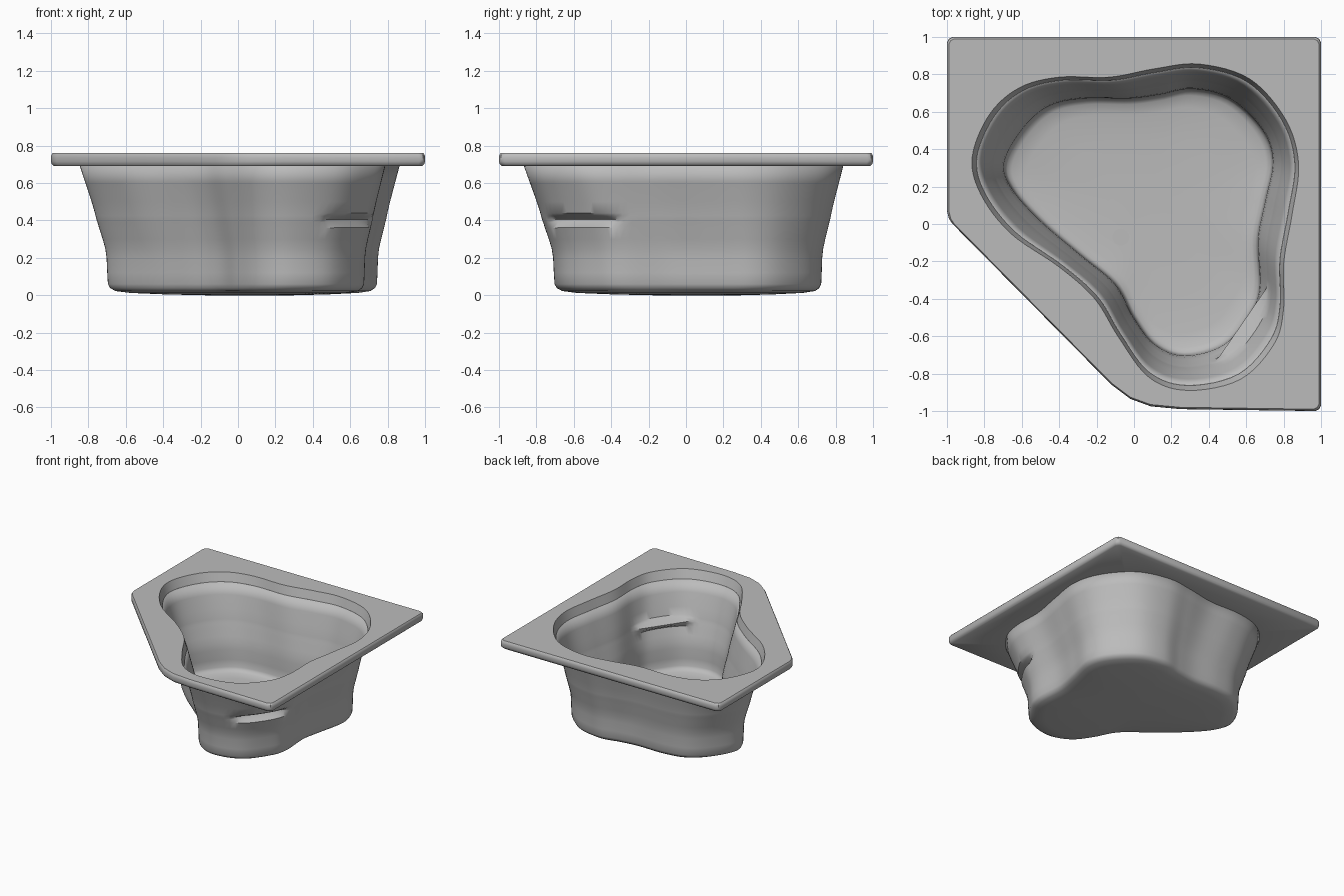
import bpy
import bmesh
from math import radians
from mathutils import Vector

cube = bpy.data.objects.get("Cube")
if cube:
    bpy.data.objects.remove(cube, do_unlink=True)

acrylic = bpy.data.materials.new("grey acrylic")
acrylic.use_nodes = True
grey = (0.5, 0.5, 0.5, 1)
acrylic.diffuse_color = grey
acrylic.node_tree.nodes["Principled BSDF"].inputs["Base Color"].default_value = grey

# Plan outlines, clockwise from the back: basin mouth, basin floor, rim edge
MOUTH = [(.35, .855), (.62, .775), (.81, .56), (.88, .32), (.845, .05), (.8, -.21),
         (.8, -.45), (.75, -.64), (.57, -.83), (.29, -.89), (.08, -.82), (-.08, -.61),
         (-.21, -.4), (-.4, -.23), (-.66, -.05), (-.82, .16), (-.865, .36),
         (-.77, .59), (-.61, .73), (-.4, .785), (-.13, .785), (.11, .83)]
FLOOR = [(.31, .72), (.51, .67), (.68, .51), (.74, .34), (.7, .13), (.66, -.08),
         (.67, -.33), (.62, -.47), (.48, -.64), (.27, -.7), (.11, -.64), (0, -.5),
         (-.1, -.32), (-.29, -.16), (-.5, .02), (-.65, .19), (-.69, .33),
         (-.59, .51), (-.45, .63), (-.26, .67), (-.02, .67), (.14, .69)]
RIM = [(-.97, 1), (.97, 1), (.99, .99), (1, .97), (1, -.97), (.99, -.99), (.97, -1),
       (.25, -.99), (.09, -.975), (-.02, -.935), (-.12, -.86), (-.97, 0),
       (-.99, .03), (-1, .07), (-1, .97), (-.99, .99)]


def smooth_loop(points, steps=6):
    """Closed Catmull-Rom curve through the points."""
    pts = [Vector(p) for p in points]
    n = len(pts)
    out = []
    for i in range(n):
        a, b, c, d = (pts[(i + k) % n] for k in (-1, 0, 1, 2))
        for s in range(steps):
            t = s / steps
            out.append(b + (c - a) * t / 2 + (a * 2 - b * 5 + c * 4 - d) * t * t / 2
                       + (b * 3 - a - c * 3 + d) * t ** 3 / 2)
    return out


def ring(bm, loop, z):
    return [bm.verts.new((p.x, p.y, z)) for p in loop]


def bridge(bm, a, b):
    n = len(a)
    for i in range(n):
        j = (i + 1) % n
        bm.faces.new((a[i], a[j], b[j], b[i]))


def fill_between(bm, outer, inner):
    edges = []
    for loop in (outer, inner):
        for i, v in enumerate(loop):
            w = loop[(i + 1) % len(loop)]
            edges.append(bm.edges.get((v, w)) or bm.edges.new((v, w)))
    bmesh.ops.triangle_fill(bm, use_beauty=True, edges=edges)


def finish(bm, name, angle):
    bmesh.ops.recalc_face_normals(bm, faces=bm.faces[:])
    mesh = bpy.data.meshes.new(name)
    bm.to_mesh(mesh)
    bm.free()
    obj = bpy.data.objects.new(name, mesh)
    bpy.context.collection.objects.link(obj)
    mesh.materials.append(acrylic)
    bpy.ops.object.select_all(action='DESELECT')
    obj.select_set(True)
    bpy.context.view_layer.objects.active = obj
    bpy.ops.object.shade_smooth_by_angle(angle=radians(angle))
    return obj


mouth = smooth_loop(MOUTH)
floor = smooth_loop(FLOOR)
rim_edge = [Vector(p) for p in RIM]


def wall(t):
    return [a.lerp(b, t) for a, b in zip(mouth, floor)]


# Rim: rounded slab with the basin mouth cut through it
bm = bmesh.new()
sides = [ring(bm, [p * s for p in rim_edge], z)
         for z, s in ((.76, .99), (.75, .998), (.735, 1), (.715, 1), (.7, .995), (.69, .983))]
for a, b in zip(sides, sides[1:]):
    bridge(bm, a, b)
top_hole = ring(bm, mouth, .76)
low_hole = ring(bm, wall(.14), .69)
bridge(bm, top_hole, low_hole)
fill_between(bm, sides[0], top_hole)
fill_between(bm, sides[-1], low_hole)
finish(bm, "rim", 35)

# Ledge: the wall is pressed in to a straight chord across the front left lobe
ledge_normal = Vector((.823, -.567))


def press(loop, amount):
    out = []
    for p in loop:
        depth = max(0, p.dot(ledge_normal) - .78)
        out.append(p - ledge_normal * depth * amount)
    return out


# Basin: flared wall, rounded foot and shallow dished floor
bm = bmesh.new()
profile = [(.69, .14, 0), (.6, .31, 0), (.5, .5, 0), (.44, .6, 0), (.425, .62, .3),
           (.405, .65, 1), (.39, .68, .9), (.36, .73, 0), (.3, .84, 0), (.25, .92, 0),
           (.2, .96, 0), (.12, .98, 0), (.06, 1, 0)]
rings = [ring(bm, press(wall(t), amount), z) for z, t, amount in profile]
centre = Vector((.08, .08))
for z, s in ((.04, .985), (.025, .95), (.015, .85), (.007, .6), (.002, .3)):
    rings.append(ring(bm, [centre.lerp(p, s) for p in floor], z))
for a, b in zip(rings, rings[1:]):
    bridge(bm, a, b)
bm.faces.new(rings[-1])
basin = finish(bm, "basin", 40)
shell = basin.modifiers.new("wall thickness", 'SOLIDIFY')
shell.thickness = .006
shell.offset = 0

# Drain: thin disc set in the floor
bm = bmesh.new()
bmesh.ops.create_cone(bm, cap_ends=True, segments=24, radius1=.045, radius2=.045, depth=.006)
bmesh.ops.translate(bm, verts=bm.verts[:], vec=(-.07, -.07, .011))
finish(bm, "drain", 35)
